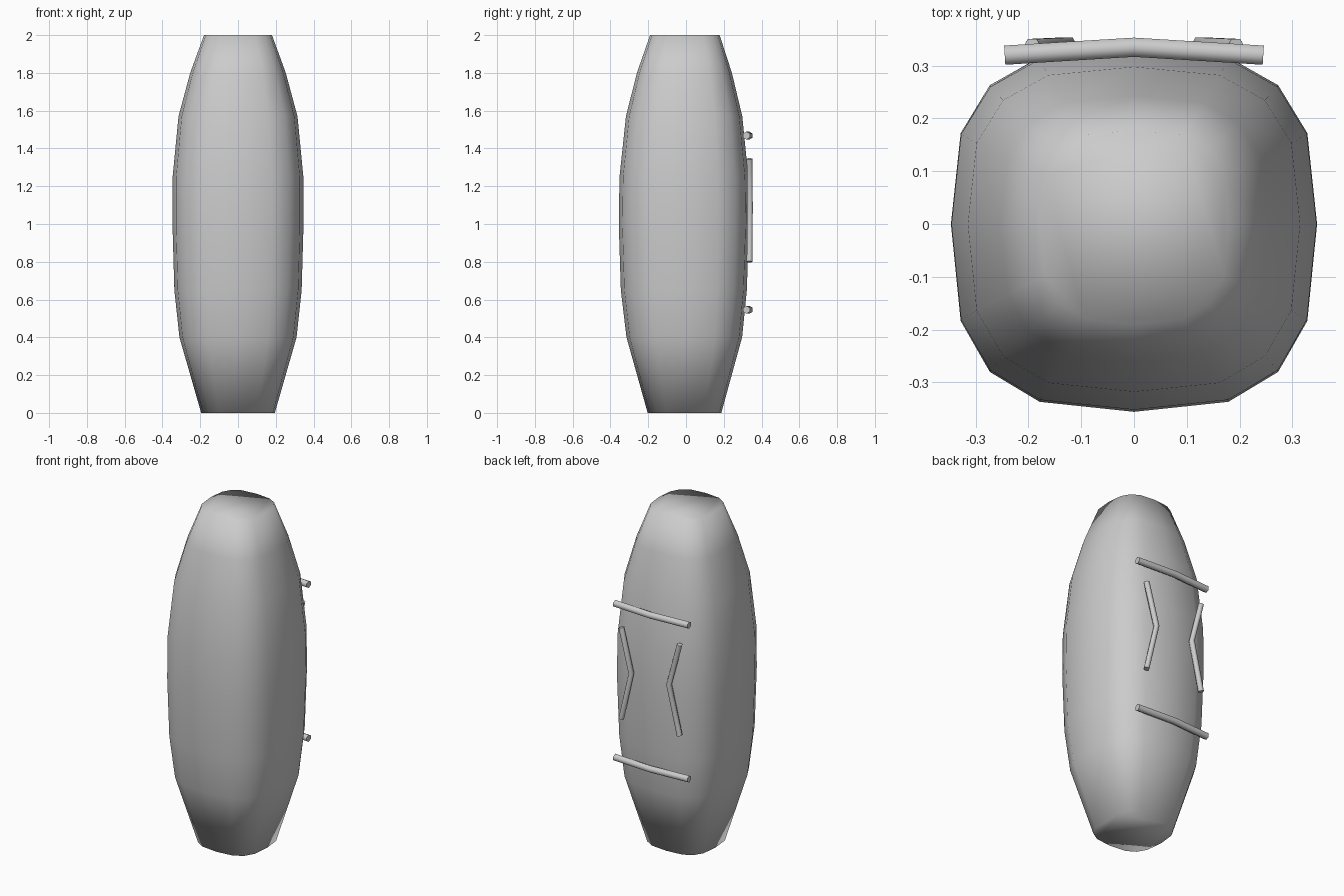
import bpy, bmesh
from math import cos, sin, pi, copysign
from mathutils import Vector

if "Cube" in bpy.data.objects:
    bpy.data.objects.remove(bpy.data.objects["Cube"])


def finish(name, bm):
    bmesh.ops.recalc_face_normals(bm, faces=bm.faces)
    mesh = bpy.data.meshes.new(name)
    bm.to_mesh(mesh)
    bm.free()
    obj = bpy.data.objects.new(name, mesh)
    bpy.context.collection.objects.link(obj)
    for p in mesh.polygons:
        p.use_smooth = True
    return obj


def loft(name, rings):
    bm = bmesh.new()
    loops = [[bm.verts.new(p) for p in r] for r in rings]
    n = len(loops[0])
    for a, b in zip(loops, loops[1:]):
        for i in range(n):
            j = (i + 1) % n
            bm.faces.new((a[i], a[j], b[j], b[i]))
    bm.faces.new(loops[0])
    bm.faces.new(loops[-1])
    return finish(name, bm)


# Barrel body: z, half width, front depth, back depth
profile = [(0, .195, .203, .187), (.40, .31, .315, .297), (.65, .337, .345, .322),
           (1.0, .347, .356, .334), (1.25, .346, .352, .330), (1.57, .315, .318, .298),
           (1.80, .253, .260, .243), (2.0, .18, .19, .178)]


def body_ring(z, w, front, back, sides=16, power=2 / 2.9):
    pts = []
    for i in range(sides):
        a = 2 * pi * i / sides
        c, s = cos(a), sin(a)
        x = copysign(abs(c) ** power, c) * w
        y = copysign(abs(s) ** power, s) * (back if s > 0 else front)
        pts.append((x, y, z))
    return pts


body = loft("barrel_body", [body_ring(*p) for p in profile])


# Thin rods laid on the back surface
def rod(name, path, radius, sides=6):
    path = [Vector(p) for p in path]
    rings = []
    for i, p in enumerate(path):
        t = (path[min(i + 1, len(path) - 1)] - path[max(i - 1, 0)]).normalized()
        u = t.cross(Vector((0, 1, 0))).normalized()
        v = t.cross(u)
        rings.append([p + radius * (cos(2 * pi * k / sides) * u + sin(2 * pi * k / sides) * v)
                      for k in range(sides)])
    obj = loft(name, rings)
    bpy.context.view_layer.objects.active = obj
    bpy.ops.object.select_all(action='DESELECT')
    obj.select_set(True)
    bpy.ops.object.shade_smooth_by_angle(angle=1.1)
    return obj


# Upper and lower crossbars
for name, z in (("upper_crossbar", 1.468), ("lower_crossbar", .546)):
    rod(name, [(-.245, .32, z), (0, .335, z), (.245, .32, z)], .021)

# Mirrored chevrons pointing toward the centre
for name, s in (("right_chevron", 1), ("left_chevron", -1)):
    rod(name, [(s * .193, .336, 1.345), (s * .125, .339, 1.09), (s * .193, .336, .80)], .017)
